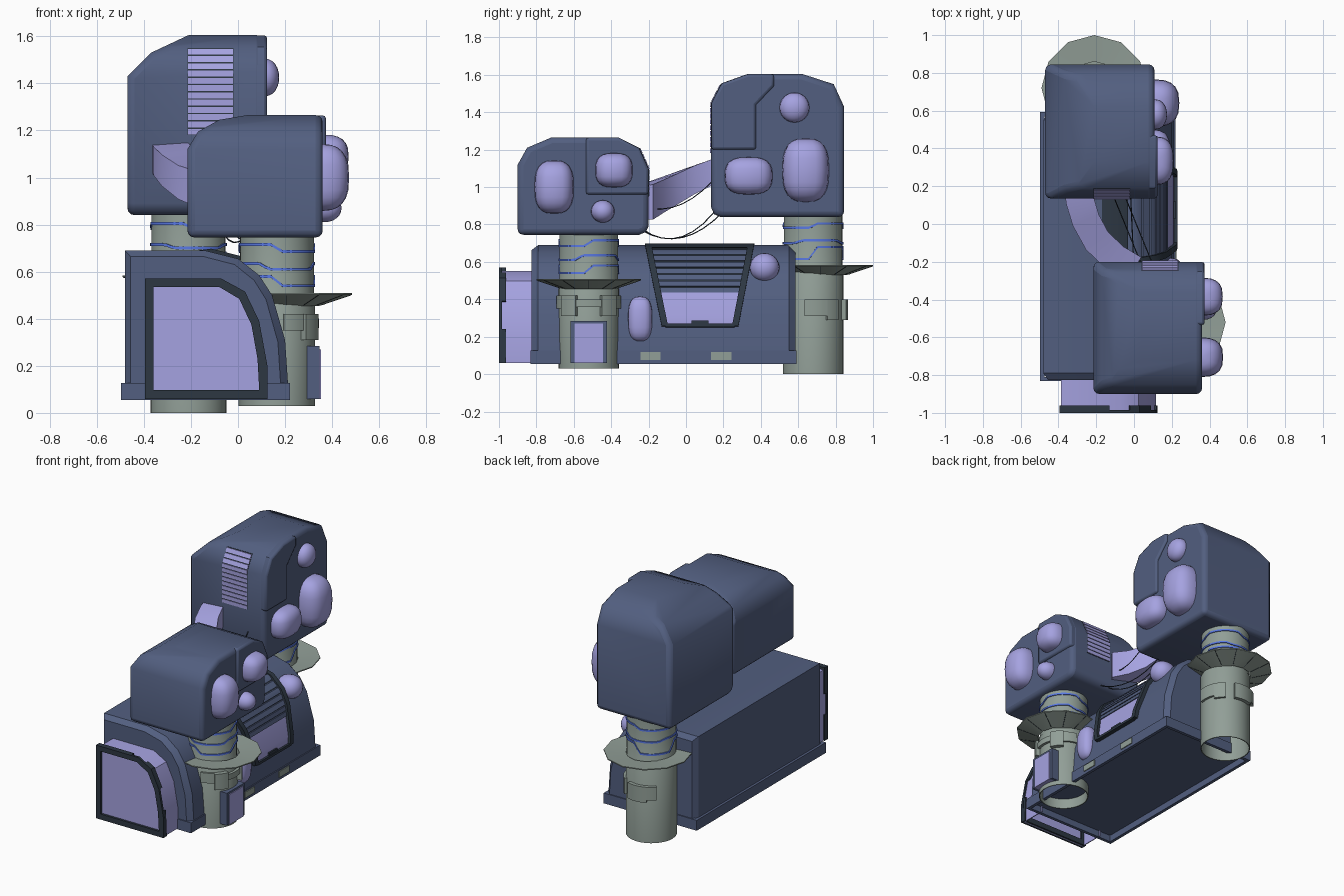
import bpy, bmesh, math
from mathutils import Vector

if "Cube" in bpy.data.objects:
    bpy.data.objects.remove(bpy.data.objects["Cube"])


def material(name, rgb):
    m = bpy.data.materials.new(name)
    m.diffuse_color = (*rgb, 1)
    m.use_nodes = True
    m.node_tree.nodes["Principled BSDF"].inputs["Base Color"].default_value = m.diffuse_color
    return m


NAVY = material("navy_hull", (0.085, 0.114, 0.215))
LILAC = material("lilac_glass", (0.378, 0.364, 0.75))
GREEN = material("grey_green_metal", (0.285, 0.345, 0.31))
DARK = material("dark_trim", (0.026, 0.038, 0.055))
BLUE = material("blue_stripe", (0.1, 0.19, 0.78))


def finish(name, bm, mat, angle=30):
    bmesh.ops.recalc_face_normals(bm, faces=bm.faces)
    me = bpy.data.meshes.new(name)
    bm.to_mesh(me)
    bm.free()
    me.materials.append(mat)
    me.shade_smooth()
    me.set_sharp_from_angle(angle=math.radians(angle))
    ob = bpy.data.objects.new(name, me)
    bpy.context.collection.objects.link(ob)
    return ob


def loft(name, sections, mat, closed=False):
    """Skin a row of equal-sized point loops."""
    bm = bmesh.new()
    rows = [[bm.verts.new(p) for p in s] for s in sections]
    for a, b in list(zip(rows, rows[1:])) + ([(rows[-1], rows[0])] if closed else []):
        for i in range(len(a)):
            j = (i + 1) % len(a)
            bm.faces.new((a[i], a[j], b[j], b[i]))
    if not closed:
        bm.faces.new(rows[0])
        bm.faces.new(rows[-1])
    return finish(name, bm, mat)


def prism(name, pts, axis, a, b, mat):
    put = (lambda p, t: (p[0], t, p[1])) if axis == 'y' else (lambda p, t: (t, p[0], p[1]))
    return loft(name, [[put(p, t) for p in pts] for t in (a, b)], mat)


def box(name, x, y, z, mat):
    return prism(name, [(x[0], z[0]), (x[1], z[0]), (x[1], z[1]), (x[0], z[1])], 'y', *y, mat)


def rim(name, outer, inner, y0, y1, mat, closed=False):
    """Bar following two matching outlines in the front plane."""
    loft(name, [[(p[0], y0, p[1]), (q[0], y0, q[1]), (q[0], y1, q[1]), (p[0], y1, p[1])]
                for p, q in zip(outer, inner)], mat, closed)


def bevel(ob, width, segments=2, angle=50):
    m = ob.modifiers.new("bevel", 'BEVEL')
    m.width, m.segments, m.limit_method = width, segments, 'ANGLE'
    m.angle_limit = math.radians(angle)


def lathe(name, cx, cy, profile, n, mat):
    ring = [2 * math.pi * i / n for i in range(n)]
    return loft(name, [[(cx + r * math.cos(a), cy + r * math.sin(a), z) for a in ring]
                       for r, z in profile], mat, closed=True)


def wire(name, pts, radius, mat):
    cu = bpy.data.curves.new(name, 'CURVE')
    cu.dimensions, cu.bevel_depth, cu.bevel_resolution = '3D', radius, 1
    sp = cu.splines.new('POLY')
    sp.points.add(len(pts) - 1)
    for q, p in zip(sp.points, pts):
        q.co = (*p, 1)
    cu.materials.append(mat)
    bpy.context.collection.objects.link(bpy.data.objects.new(name, cu))


def bubble(name, x, y, z, dx, dy, dz, p=0.72):
    bm = bmesh.new()
    bmesh.ops.create_uvsphere(bm, u_segments=20, v_segments=12, radius=1)
    for v in bm.verts:
        c = [math.copysign(abs(t) ** q, t) for t, q in zip(v.co, (0.85, p, p))]
        v.co = (x + c[0] * dx, y + c[1] * dy, z + c[2] * dz)
    return finish(name, bm, LILAC, 60)


def hub(name, xz, yz):
    """Convex pod: front outline swept back, then sliced by the side outline."""
    bm = bmesh.new()
    rows = [[bm.verts.new((x, y, z)) for x, z in xz] for y in (-1.5, 1.5)]
    n = len(xz)
    for i in range(n):
        bm.faces.new((rows[0][i], rows[0][(i + 1) % n], rows[1][(i + 1) % n], rows[1][i]))
    bm.faces.new(rows[0])
    bm.faces.new(rows[1])
    top = max(z for _, z in yz)
    mid = Vector((sum(p[0] for p in yz), sum(p[1] for p in yz))) / len(yz)
    for a, b in zip(yz, yz[1:] + yz[:1]):
        if a[1] == b[1] == top:
            continue
        no = Vector((0, b[1] - a[1], a[0] - b[0]))
        if no.y * (a[0] - mid.x) + no.z * (a[1] - mid.y) < 0:
            no = -no
        cut = bmesh.ops.bisect_plane(bm, geom=bm.verts[:] + bm.edges[:] + bm.faces[:], dist=1e-5,
                                     plane_co=(0, *a), plane_no=no, clear_outer=True)
        bmesh.ops.contextual_create(bm, geom=[e for e in cut['geom_cut'] if isinstance(e, bmesh.types.BMEdge)])
    bevel(finish(name, bm, NAVY, 50), 0.03, 3, 52)


# Main building: curved hull, base flange around a recessed floor, pale base vents
side = [(-0.14, 0.69), (0.0, 0.655), (0.09, 0.585), (0.145, 0.5), (0.2, 0.31), (0.214, 0.1)]
hull = [(-0.48, 0.1), (-0.48, 0.69)] + side
ins = [(-0.18 + (x + 0.18) * 0.92, 0.1 + (z - 0.1) * 0.955) for x, z in hull]
loft("main_hull", [[(x, y, z) for x, z in pr] for y, pr in
                   ((-0.825, ins), (-0.79, hull), (0.55, hull), (0.585, ins))], NAVY)
rect = lambda m, z: [(-0.497 + m, -0.832 + m, z), (0.22 - m, -0.832 + m, z), (0.22 - m, 0.592 - m, z), (-0.497 + m, 0.592 - m, z)]
loft("base_flange", [rect(0, 0.055), rect(0, 0.127), rect(0.022, 0.127), rect(0.022, 0.055)], NAVY, closed=True)
for i, y in enumerate((-0.19, 0.188)):
    box(f"base_vent_{i}", (0.21, 0.226), (y - 0.054, y + 0.054), (0.075, 0.117), GREEN)

# Front bay: hollow glass tunnel, front pane and a notched dark frame
outer = [(-0.395, 0.06), (-0.395, 0.57), (-0.07, 0.57), (0.03, 0.515), (0.09, 0.39), (0.125, 0.2), (0.125, 0.06)]
inner = [(-0.36, 0.098), (-0.36, 0.535), (-0.08, 0.535), (0.005, 0.485), (0.057, 0.375), (0.09, 0.19), (0.09, 0.098)]
shrink = lambda k: [(-0.135 + (x + 0.135) * k, 0.06 + (z - 0.06) * k) for x, z in outer]
rim("front_bay_shell", shrink(0.965), shrink(0.94), -0.982, -0.8, LILAC)
prism("front_bay_pane", shrink(0.965), 'y', -0.984, -0.976, LILAC)
rim("front_bay_frame", outer, inner, -1, -0.984, DARK, closed=True)
rim("frame_block_low", [(-0.395, 0.24), outer[0], outer[6], (0.118, 0.24)],
    [(-0.36, 0.24), inner[0], inner[6], (0.083, 0.23)], -1, -0.962, DARK)
rim("frame_block_left", [(-0.395, 0.385), outer[1], (-0.13, 0.57)],
    [(-0.36, 0.385), inner[1], (-0.13, 0.535)], -1, -0.962, DARK)
rim("frame_block_right", [(-0.02, 0.543), outer[3], outer[4]], [(-0.035, 0.508), inner[3], inner[4]], -1, -0.962, DARK)


# Side window, wrapped over the curved hull
def side_x(z):
    for (xa, za), (xb, zb) in zip(side, side[1:]):
        if zb <= z <= za:
            return xa + (xb - xa) * (za - z) / (za - zb)
    return side[0][0]


def edge(z, right, inset):
    t = (z - 0.25) / 0.44
    return 0.28 + 0.085 * t - inset if right else -0.13 - 0.09 * t + inset


def strip(name, z0, z1, lo, hi, off, mat):
    zs = sorted({z0, z1} | {z for _, z in side if z0 < z < z1})
    loft(name, [[(side_x(z) - 0.03, lo(z), z), (side_x(z) + off, lo(z), z + off * 0.3),
                 (side_x(z) + off, hi(z), z + off * 0.3), (side_x(z) - 0.03, hi(z), z)] for z in zs], mat)


L = lambda i: (lambda z: edge(z, False, i))
R = lambda i: (lambda z: edge(z, True, i))
strip("window_frame_left", 0.25, 0.69, L(0), L(0.034), 0.026, DARK)
strip("window_frame_right", 0.25, 0.69, R(0.034), R(0), 0.026, DARK)
strip("window_frame_bottom", 0.245, 0.262, L(0.02), R(0.02), 0.026, DARK)
strip("window_frame_top", 0.67, 0.69, L(0.02), R(0.02), 0.026, DARK)
strip("window_glass", 0.255, 0.44, L(0.03), R(0.03), 0.008, LILAC)
strip("window_back", 0.43, 0.68, L(0.03), R(0.03), 0.005, DARK)
strip("window_latch", 0.26, 0.28, lambda z: 0.03, lambda z: 0.12, 0.02, DARK)
for i in range(7):
    z = 0.432 + i * 0.034
    strip(f"window_slat_{i}", z, z + 0.027, L(0.032), R(0.032), 0.014, NAVY)

# Pods on top of the towers, with stepped side panels
hub("rear_pod", [(-0.47, 0.5), (-0.47, 1.43), (-0.37, 1.53), (-0.21, 1.605), (0.108, 1.605), (0.108, 0.5)],
    [(0.135, 0.89), (0.135, 1.45), (0.19, 1.555), (0.33, 1.605), (0.62, 1.605), (0.79, 1.55),
     (0.845, 1.43), (0.845, 0.84), (0.185, 0.84), (0.15, 0.855)])
hub("front_pod", [(-0.215, 0.5), (-0.215, 1.12), (-0.17, 1.195), (-0.08, 1.245), (0.04, 1.265), (0.36, 1.265), (0.36, 0.5)],
    [(-0.9, 0.745), (-0.9, 1.12), (-0.85, 1.21), (-0.72, 1.265), (-0.36, 1.265), (-0.25, 1.21),
     (-0.2, 1.1), (-0.2, 0.79), (-0.215, 0.76), (-0.25, 0.745)])
bevel(prism("rear_pod_panel", [(0.136, 1.2), (0.375, 1.2), (0.375, 1.44), (0.47, 1.54), (0.47, 1.604), (0.33, 1.604),
                               (0.191, 1.554), (0.136, 1.45)], 'x', 0.05, 0.124, NAVY), 0.014, 2)
bevel(prism("front_pod_panel", [(-0.535, 0.96), (-0.201, 0.96), (-0.201, 1.1), (-0.251, 1.209), (-0.36, 1.264),
                                (-0.535, 1.264)], 'x', 0.3, 0.374, NAVY), 0.014, 2)

# Blister windows: x, y, z, then half sizes
for i, b in enumerate([(0.12, 0.64, 1.09, 0.12, 0.125, 0.17), (0.12, 0.335, 1.06, 0.09, 0.128, 0.1),
                       (0.11, 0.58, 1.425, 0.065, 0.08, 0.08, 1), (0.36, -0.705, 1.0, 0.112, 0.105, 0.142),
                       (0.37, -0.385, 1.09, 0.1, 0.1, 0.092), (0.36, -0.445, 0.87, 0.08, 0.063, 0.06, 1),
                       (0.105, 0.42, 0.57, 0.085, 0.08, 0.077, 1), (0.195, -0.245, 0.295, 0.06, 0.065, 0.12)]):
    bubble(f"blister_{i}", *b)


# Pod grilles following the chamfered faces
def grille(name, x0, x1, z0, z1, n, y_at, s):
    def slab(nm, zs, off, mat, m):
        loft(nm, [[(x0 + m, y_at(z) + s * off, z), (x1 - m, y_at(z) + s * off, z),
                   (x1 - m, y_at(z) - s * 0.02, z), (x0 + m, y_at(z) - s * 0.02, z)] for z in zs], mat)
    k = (z1 - z0) / n
    slab(name + "_back", [z0 + k * i for i in range(n + 1)], 0.002, DARK, 0)
    for i in range(n):
        slab(f"{name}_slat_{i}", (z0 + k * (i + 0.08), z0 + k * (i + 0.88)), 0.006, LILAC, 0.002)


grille("rear_grille", -0.215, -0.02, 1.18, 1.55, 12, lambda z: 0.135 + max(0, z - 1.45) * 0.524, -1)
grille("front_grille", 0.04, 0.235, 0.95, 1.21, 9, lambda z: -0.2 - max(0, z - 1.1) * 0.455, 1)

# Curved bridge between the pods
path = [Vector(p) for p in ((-0.297, 0.2, 1.1), (-0.285, 0.12, 1.078), (-0.255, 0.02, 1.04),
                            (-0.195, -0.09, 0.99), (-0.1, -0.18, 0.95), (0.0, -0.24, 0.92))]
secs = []
for i, p in enumerate(path):
    d = path[min(i + 1, 5)] - path[max(i - 1, 0)]
    s = Vector((-d.y, d.x, 0)).normalized() * 0.075
    u = Vector((0, 0, 0.064 + 0.006 * i))
    secs.append([p + s + u, p - s + u * 0.75, p - s - u, p + s - u])
loft("pod_bridge", secs, LILAC)

# Sagging cables
for i, (xa, xb, za, zb, sag) in enumerate([(-0.13, 0.05, 0.93, 0.78, 0.12), (-0.07, 0.11, 0.87, 0.77, 0.09),
                                           (-0.02, 0.0, 1.1, 0.9, 0.09)]):
    wire(f"cable_{i}", [(xa + (xb - xa) * t, 0.2 - 0.44 * t, za + (zb - za) * t - 4 * sag * t * (1 - t))
                        for t in [k / 8 for k in range(9)]], 0.003, DARK)


# Support towers: open tube, collar disc with ribs, stepped stripes, clamp plates
def arc_plate(name, cx, cy, a0, a1, z0, z1, r, mat):
    secs = []
    for k in range(7):
        a = math.radians(a0 + (a1 - a0) * k / 6)
        secs.append([(cx + q * math.cos(a), cy + q * math.sin(a), z) for q, z in ((0.15, z0), (r, z0), (r, z1), (0.15, z1))])
    loft(name, secs, mat)


def tower(name, cx, cy, z0, z1, zd, out, stripes, plates):
    lathe(name + "_tube", cx, cy, [(0.162, z0), (0.162, zd), (0.157, zd + 0.01), (0.157, z1), (0.153, z1), (0.156, z0)], 32, GREEN)
    dx, dy = cx + 0.04 * math.cos(out), cy + 0.04 * math.sin(out)
    lathe(name + "_collar", dx, dy, [(0.14, zd), (0.28, zd + 0.047), (0.28, zd + 0.054), (0.14, zd + 0.044)], 12, GREEN)
    for k in range(12):
        a = math.pi * k / 6
        wire(f"{name}_rib_{k}", [(dx + r * math.cos(a), dy + r * math.sin(a), z)
                                 for r, z in ((0.15, zd + 0.004), (0.275, zd + 0.046))], 0.0022, DARK)
    for k, (lo, hi, turn) in enumerate(stripes):
        secs = []
        for d in range(0, 360, 9):
            w = min(1, max(0, 0.5 + 1.8 * math.sin(math.radians(2 * d + turn))))
            c, s, z = math.cos(math.radians(d)), math.sin(math.radians(d)), lo + (hi - lo) * w
            secs.append([(cx + r * c, cy + r * s, z + h) for r, h in ((0.15, -0.006), (0.163, -0.006), (0.163, 0.006), (0.15, 0.006))])
        loft(f"{name}_stripe_{k}", secs, BLUE, closed=True)
    for k, (a0, a1, pz0, pz1, r) in enumerate(plates):
        arc_plate(f"{name}_clamp_{k}", cx, cy, a0, a1, pz0, pz1, r, GREEN)


tower("rear_tower", -0.21, 0.68, 0.0, 0.86, 0.53, math.pi / 2,
      [(0.782, 0.805, 0), (0.7, 0.715, 60), (0.615, 0.68, 0)],
      [(-15, 25, 0.31, 0.4, 0.178), (25, 50, 0.29, 0.4, 0.178), (70, 115, 0.29, 0.4, 0.186), (115, 135, 0.31, 0.4, 0.186)])
tower("front_tower", 0.165, -0.52, 0.03, 0.77, 0.455, 0,
      [(0.685, 0.715, 0), (0.61, 0.635, 40), (0.54, 0.58, 0)],
      [(-80, -50, 0.35, 0.42, 0.175), (-50, -22, 0.31, 0.42, 0.192), (-22, 22, 0.36, 0.4, 0.18),
       (22, 50, 0.31, 0.42, 0.192), (50, 80, 0.35, 0.42, 0.175)])

# Tower door with navy surround
box("door_surround", (0.29, 0.347), (-0.617, -0.422), (0.06, 0.285), NAVY)
box("door_panel", (0.3, 0.353), (-0.595, -0.444), (0.06, 0.27), LILAC)
